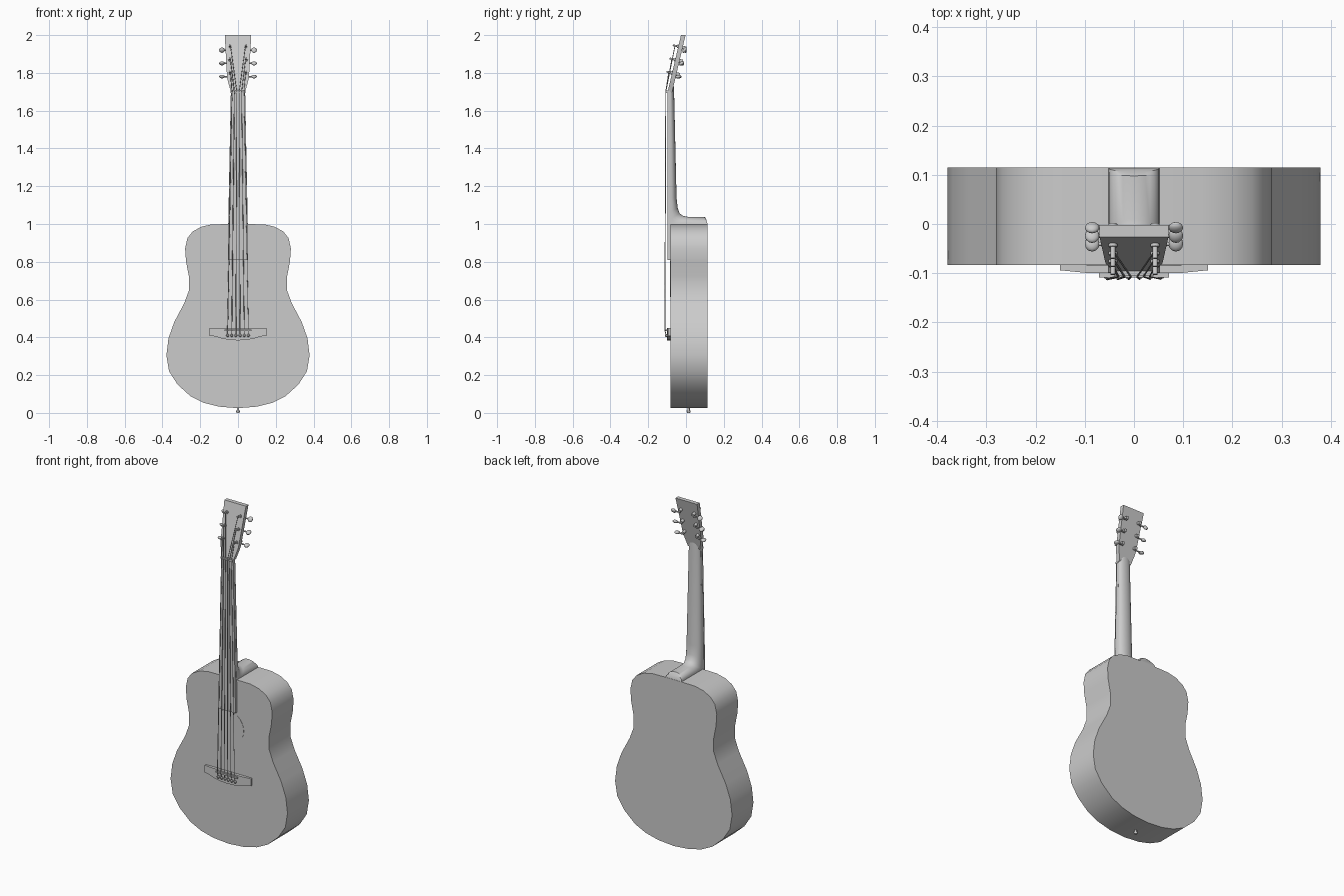
import bpy, bmesh, math
from mathutils import Vector, Matrix

if "Cube" in bpy.data.objects:
    bpy.data.objects.remove(bpy.data.objects["Cube"])


def finish(name, bm, angle=40):
    bmesh.ops.recalc_face_normals(bm, faces=bm.faces)
    me = bpy.data.meshes.new(name)
    bm.to_mesh(me)
    bm.free()
    ob = bpy.data.objects.new(name, me)
    bpy.context.collection.objects.link(ob)
    bpy.ops.object.select_all(action='DESELECT')
    ob.select_set(True)
    bpy.context.view_layer.objects.active = ob
    bpy.ops.object.shade_smooth_by_angle(angle=math.radians(angle))
    return ob


def mirrored(half):
    """Closed outline from right-half points running top to bottom."""
    return half + [(-x, z) for x, z in reversed(half) if x > 1e-6]


def prism(name, outline, front, back):
    """Extrude an x-z outline in y; front and back are functions of x, z."""
    bm = bmesh.new()
    f = [bm.verts.new((x, front(x, z), z)) for x, z in outline]
    b = [bm.verts.new((x, back(x, z), z)) for x, z in outline]
    n = len(f)
    bm.faces.new(f)
    bm.faces.new(b[::-1])
    for i in range(n):
        j = (i + 1) % n
        bm.faces.new((f[i], b[i], b[j], f[j]))
    return finish(name, bm)


def flat(y):
    return lambda x, z: y


def rod(bm, p, q, r1, r2=None, n=12):
    p, q = Vector(p), Vector(q)
    d = q - p
    m = Matrix.Translation((p + q) / 2) @ d.to_track_quat('Z', 'Y').to_matrix().to_4x4()
    bmesh.ops.create_cone(bm, cap_ends=True, segments=n, radius1=r1,
                          radius2=r1 if r2 is None else r2, depth=d.length, matrix=m)


def box(name, centre, size):
    bm = bmesh.new()
    bmesh.ops.create_cube(bm, size=1, matrix=Matrix.Translation(centre) @ Matrix.Diagonal((*size, 1)))
    return finish(name, bm)


# body
body_half = [(0, 1.0), (.14, .998), (.195, .985), (.24, .96), (.268, .925), (.28, .87),
             (.275, .80), (.26, .725), (.259, .65), (.285, .58), (.338, .48), (.368, .395),
             (.379, .305), (.365, .22), (.32, .15), (.25, .087), (.18, .053), (.10, .033), (0, .025)]
prism("body", mirrored(body_half), flat(-.083), flat(.115))

# sound hole disc
bm = bmesh.new()
rod(bm, (0, -.083, .71), (0, -.0845, .71), .096, n=40)
finish("sound_hole", bm)

# fretboard and nut
prism("fretboard", [(.038, 1.70), (.053, .81), (-.053, .81), (-.038, 1.70)],
      flat(-.099), flat(-.082))
box("nut", (0, -.095, 1.70), (.08, .022, .012))

# neck with heel: half-elliptical sections (half width, rim y z, crown y z)
sections = [(.036, -.078, 1.745, -.066, 1.745), (.038, -.088, 1.70, -.063, 1.70),
            (.049, -.088, 1.14, -.050, 1.14), (.050, -.088, 1.06, -.044, 1.085),
            (.051, -.088, 1.02, -.034, 1.057), (.052, -.084, .995, -.016, 1.043),
            (.052, -.05, .995, .01, 1.038), (.052, .10, .995, .098, 1.038),
            (.052, .115, .995, .106, 1.028)]
bm = bmesh.new()
rings = []
for w, ry, rz, cy, cz in sections:
    ring = []
    for k in range(15):
        t = math.pi * k / 14
        s = math.sin(t) ** .8 if 0 < k < 14 else 0
        ring.append(bm.verts.new((w * math.cos(t), ry + s * (cy - ry), rz + s * (cz - rz))))
    rings.append(ring)
for a, b in zip(rings, rings[1:]):
    for k in range(15):
        j = (k + 1) % 15
        bm.faces.new((a[k], a[j], b[j], b[k]))
bm.faces.new(rings[0])
bm.faces.new(rings[-1][::-1])
finish("neck", bm)


# headstock, leaning back
def head_front(x, z):
    return -.097 + (z - 1.70) * .235


def head_back(x, z):
    return head_front(x, z) + .024


prism("headstock", mirrored([(.07, 2.0), (.058, 1.775), (.052, 1.75), (.038, 1.70)]),
      head_front, head_back)

# tuners: post, rear housing, shaft and button
normal = Vector((0, -1, .235)).normalized()
post_rows = [1.80, 1.87, 1.94]
for side, label in ((-1, "left"), (1, "right")):
    for i, z in enumerate(post_rows):
        x = side * .043
        base = Vector((x, head_front(x, z), z))
        bm = bmesh.new()
        rod(bm, base + normal * -.035, base + normal * .03, .005)
        rod(bm, base + normal * -.002, base + normal * .006, .009)
        rod(bm, base + normal * -.042, base + normal * -.022, .009)
        hub = base - normal * .034
        hub.z -= .012
        rod(bm, hub, hub + Vector((side * .045, 0, 0)), .004)
        m = (Matrix.Translation(hub + Vector((side * .042, 0, 0)))
             @ Matrix.Rotation((.2, .5, 1.0)[i] * side, 4, 'X') @ Matrix.Diagonal((.015, .016, .009, 1)))
        bmesh.ops.create_uvsphere(bm, u_segments=12, v_segments=8, radius=1, matrix=m)
        finish(f"tuner_{label}_{i + 1}", bm)

# bridge, saddle and pins
bridge_half = [(.09, .45), (.15, .45), (.15, .408), (.12, .405), (.09, .395), (.05, .387), (0, .384)]
prism("bridge", mirrored(bridge_half),
      lambda x, z: -.100 + .006 * max(0, (abs(x) - .09) / .06), flat(-.082))
box("saddle", (0, -.102, .438), (.142, .014, .008))
bm = bmesh.new()
string_x = [-.055 + .022 * i for i in range(6)]
for x in string_x:
    rod(bm, (x, -.095, .41), (x, -.107, .41), .006, .008)
    rod(bm, (x, -.107, .41), (x, -.111, .41), .008, .004)
finish("bridge_pins", bm)

# strings
bm = bmesh.new()
for i, x in enumerate(string_x):
    side = -1 if i < 3 else 1
    z = post_rows[i if i < 3 else 5 - i]
    post = Vector((side * .040, head_front(0, z), z)) + normal * .018
    path = [(x, -.105, .41), (x, -.112, .438), (x * .58, -.107, 1.70), post]
    for p, q in zip(path, path[1:]):
        rod(bm, p, q, .0024 - .0002 * i, n=8)
finish("strings", bm)

# end pin
bm = bmesh.new()
rod(bm, (0, .014, .03), (0, .014, .010), .006)
rod(bm, (0, .014, .012), (0, .014, 0), .011, .008)
finish("end_pin", bm)
